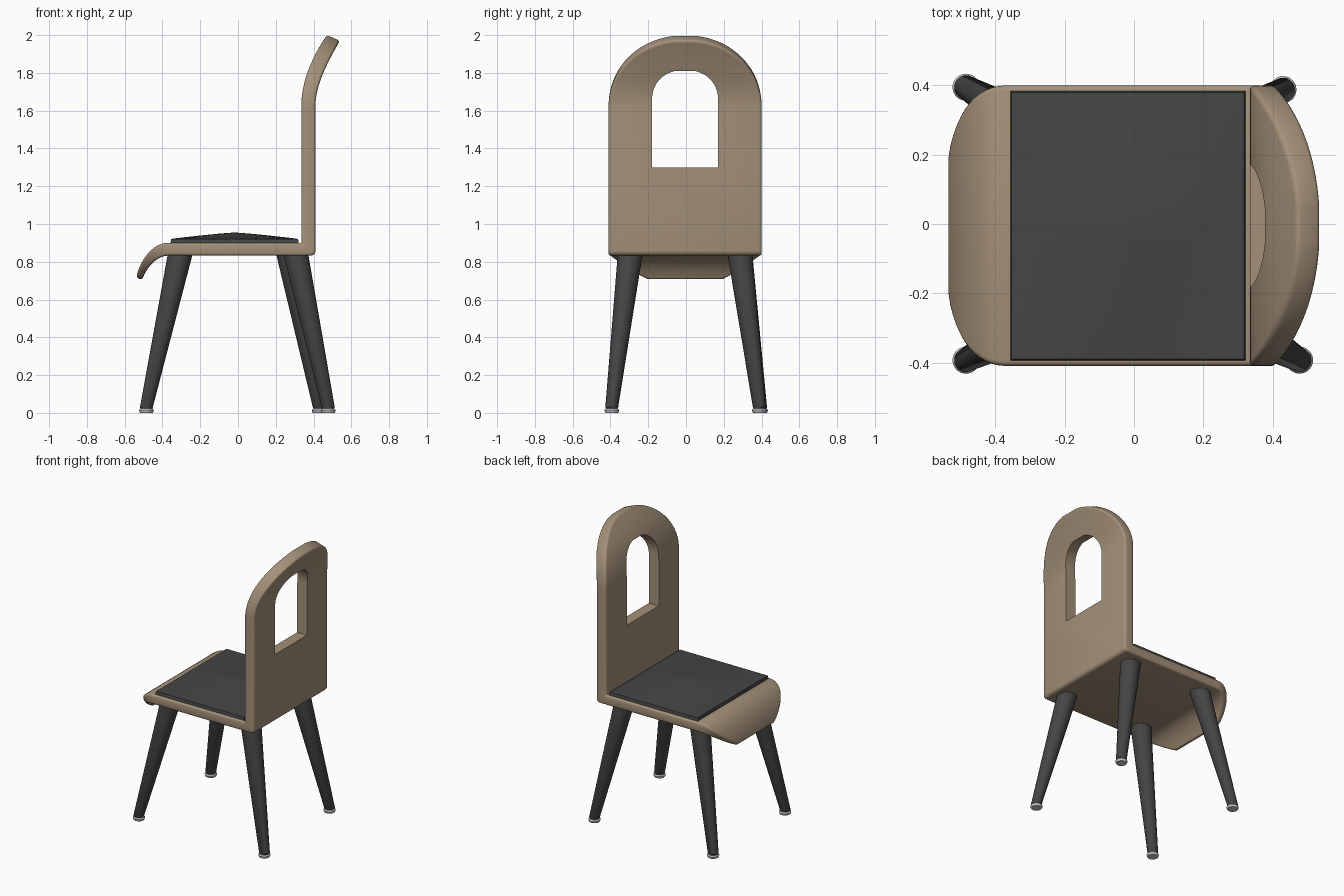
import bpy, bmesh
from math import sin, cos, pi, radians
from mathutils import Vector

if "Cube" in bpy.data.objects:
    bpy.data.objects.remove(bpy.data.objects["Cube"])

YC = -0.005
HALF_W = 0.405
R = 0.014


def material(name, rgb):
    m = bpy.data.materials.new(name)
    m.diffuse_color = (*rgb, 1)
    m.use_nodes = True
    m.node_tree.nodes["Principled BSDF"].inputs["Base Color"].default_value = m.diffuse_color
    return m


wood = material("wood", (0.37, 0.28, 0.19))
dark = material("dark", (0.06, 0.06, 0.06))


def finish(bm, name, mat=None, angle=35):
    bmesh.ops.recalc_face_normals(bm, faces=bm.faces[:])
    me = bpy.data.meshes.new(name)
    bm.to_mesh(me)
    bm.free()
    ob = bpy.data.objects.new(name, me)
    bpy.context.collection.objects.link(ob)
    if mat:
        me.materials.append(mat)
    bpy.ops.object.select_all(action='DESELECT')
    ob.select_set(True)
    bpy.context.view_layer.objects.active = ob
    bpy.ops.object.shade_smooth_by_angle(angle=radians(angle))
    return ob


def bez(p, t):
    u = 1 - t
    k = (u**3, 3*u*u*t, 3*u*t*t, t**3)
    return tuple(sum(a * q[i] for a, q in zip(k, p)) for i in (0, 1))


# Shell rows: sitting-side point, outer-side point, half width, hole half width
rows = []
lipA = [(-.54, .718), (-.52, .80), (-.46, .90), (-.37, .90)]
lipB = [(-.508, .703), (-.48, .775), (-.43, .833), (-.36, .833)]
for i in range(13):
    t = i / 12
    w = 0.2 + (HALF_W - 0.2) * (1 - (1 - t)**2)
    rows.append((bez(lipA, t), bez(lipB, t), w, 0))
for i in range(7):
    a = i / 6 * pi / 2
    rows.append(((.331 + .004*sin(a), .904 - .004*cos(a)),
                 (.385 + .025*sin(a), .858 - .025*cos(a)), HALF_W, 0))
rows.append(((.335, 1.3), (.41, 1.3), HALF_W, .175))
backA = [(.335, 1.62), (.335, 1.747), (.385, 1.873), (.47, 2.0)]
backB = [(.41, 1.62), (.41, 1.735), (.47, 1.85), (.54, 1.97)]
T0, T1 = 0.1, 0.55
hole_ts = [T0 + (T1 - T0) * sin(i / 14 * pi / 2) for i in range(15)]
arch_ts = [sin(i / 30 * pi / 2) for i in range(31)]
ts = [0, .05] + hole_ts + [t for t in arch_ts if t > T1 + .06]
for t in ts:
    w = HALF_W * (1 - (t * .992)**2.1)**(1 / 2.1)
    h = 0
    if t <= T1 + 1e-6:
        f = max(0, (t - T0) / (T1 - T0))
        h = .175 * (1 - (f * .97)**2.2)**(1 / 2.2)
    rows.append((bez(backA, t), bez(backB, t), w, h))
N = len(rows)


# Seat and backrest shell with a rounded rim
bm = bmesh.new()
mid = [Vector(((a[0]+b[0])/2, 0, (a[1]+b[1])/2)) for a, b, w, h in rows]
layers = [(R*(1-sin(k*pi/6)), R*(1-cos(k*pi/6)), False) for k in range(4)]
layers += [(i, d, True) for i, d, _ in reversed(layers)]
rings = []
for inset, depth, far in layers:
    sides = {1: [], -1: []}
    for i, (a, b, w, h) in enumerate(rows):
        j, k = max(i - 1, 0), min(i + 1, N - 1)
        T = mid[k] - mid[j]
        L = T.length
        T.normalize()
        slope = (rows[k][2] - rows[j][2]) / L
        A, B = Vector((a[0], 0, a[1])), Vector((b[0], 0, b[1]))
        D = (B - A).normalized()
        P = B - D * depth if far else A + D * depth
        for s in (1, -1):
            n = (Vector((0, s, 0)) - T * slope).normalized()
            if i == 0:
                n = Vector((0, s, 0)) - T
            if i == N - 1:
                n = T
            sides[s].append(bm.verts.new(P + Vector((0, YC + s*w, 0)) - n*inset))
    rings.append(sides)
loops = [r[1] + r[-1][::-1] for r in rings]
for p, q in zip(loops, loops[1:]):
    for i in range(2 * N):
        j = (i + 1) % (2 * N)
        bm.faces.new((p[i], p[j], q[j], q[i]))
holes = []
for side, ring in ((0, rings[0]), (1, rings[-1])):
    hv = {s: [bm.verts.new((r[side][0], YC + s*r[3], r[side][1])) if r[3] else None
              for r in rows] for s in (1, -1)}
    holes.append(hv)
    for i in range(N - 1):
        a, b = ring[1], ring[-1]
        p, q = hv[1], hv[-1]
        if p[i] and p[i+1]:
            bm.faces.new((a[i], a[i+1], p[i+1], p[i]))
            bm.faces.new((b[i], q[i], q[i+1], b[i+1]))
        else:
            lo = [b[i]] + ([q[i], p[i]] if p[i] else []) + [a[i]]
            hi = [a[i+1]] + ([p[i+1], q[i+1]] if p[i+1] else []) + [b[i+1]]
            bm.faces.new(lo + hi)
near, far = [[v for v in h[1] if v] + [v for v in h[-1][::-1] if v] for h in holes]
for i in range(len(near)):
    j = (i + 1) % len(near)
    bm.faces.new((near[i], near[j], far[j], far[i]))
finish(bm, "seat_and_backrest", wood)

# Domed seat pad
bm = bmesh.new()
bmesh.ops.create_grid(bm, x_segments=16, y_segments=16, size=1)
edges = [e for e in bm.edges if e.is_boundary]
ret = bmesh.ops.extrude_edge_only(bm, edges=edges)
skirt = {v for v in ret["geom"] if isinstance(v, bmesh.types.BMVert)}
for v in bm.verts:
    u, w = v.co.x, v.co.y
    z = .895 if v in skirt else .921 + .034*(1-abs(u)**1.2)*(1-abs(w)**1.2)
    grow = 1 if v in skirt or max(abs(u), abs(w)) < .99 else .988
    v.co = (-.018 + .34*u*grow, YC + .39*w*grow, z)
bmesh.ops.holes_fill(bm, edges=[e for e in bm.edges if e.is_boundary], sides=0)
finish(bm, "seat_pad", dark)


def lathe(name, rings, mat=None, n=28):
    bm = bmesh.new()
    loops = [[bm.verts.new((x + r*cos(2*pi*i/n), y + r*sin(2*pi*i/n), z))
              for i in range(n)] for x, y, z, r in rings]
    for p, q in zip(loops, loops[1:]):
        for i in range(n):
            bm.faces.new((p[i], p[(i+1) % n], q[(i+1) % n], q[i]))
    bm.faces.new(loops[0])
    bm.faces.new(loops[-1])
    finish(bm, name, mat)


# Splayed tapered legs with foot glides: foot x, y and top x, y
legs = {
    "front_leg_right": (-.485, -.393, -.305, -.295),
    "front_leg_left": (-.485, .395, -.305, .285),
    "rear_leg_right": (.478, -.393, .305, -.295),
    "rear_leg_left": (.43, .388, .267, .285),
}
for name, (fx, fy, tx, ty) in legs.items():
    lathe(name, [(fx, fy, .018, .028), (fx, fy, .03, .034), (tx, ty, .845, .066)], dark)
    lathe(name + "_glide", [(fx, fy, 0, .034), (fx, fy, .006, .037),
                            (fx, fy, .014, .039), (fx, fy, .022, .034)])
